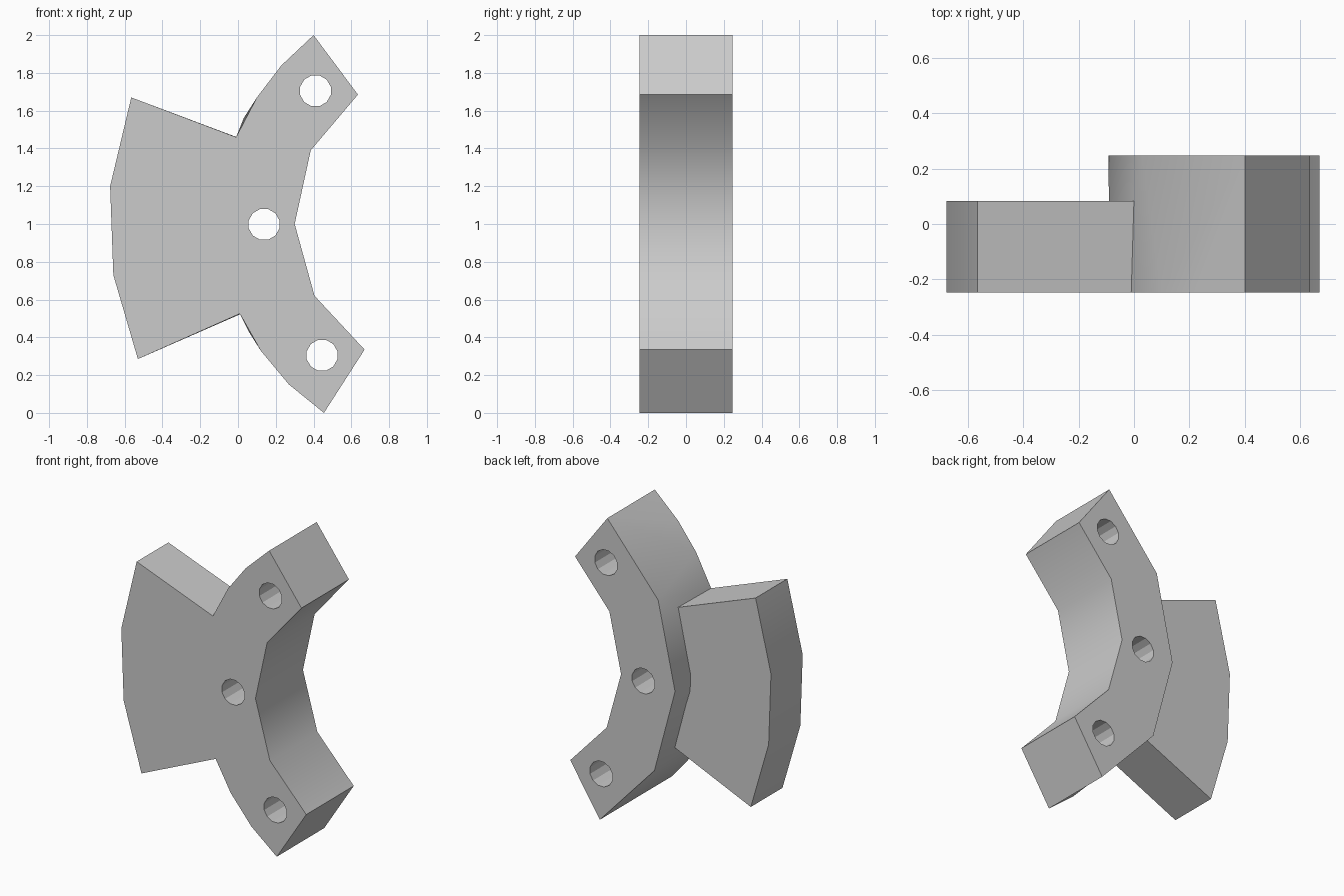
import bpy, bmesh, math

old = bpy.data.objects.get("Cube")
if old:
    bpy.data.objects.remove(old, do_unlink=True)

FRONT, BACK, TAB_BACK = -0.247, 0.247, 0.083
HOLE_RADIUS, HOLE_SIDES = 0.084, 12

grey = bpy.data.materials.new("plain_grey")
grey.use_nodes = True
grey.diffuse_color = (0.6, 0.6, 0.6, 1)
grey.node_tree.nodes["Principled BSDF"].inputs["Base Color"].default_value = (0.6, 0.6, 0.6, 1)

# Profiles as (x, z), running from top to bottom
outer_front = [(0.40, 2.0), (0.23, 1.84), (0.10, 1.67), (-0.01, 1.46), (-0.085, 1.155),
               (-0.08, 0.815), (0.01, 0.525), (0.12, 0.33), (0.27, 0.15), (0.455, 0.0)]
outer_back = [(0.40, 2.0), (0.03, 1.56), (-0.093, 0.99), (0.057, 0.43), (0.455, 0.0)]
inner = [(0.635, 1.685), (0.385, 1.39), (0.30, 1.0), (0.405, 0.62), (0.67, 0.335)]
tab_outer = [(-0.565, 1.67), (-0.677, 1.20), (-0.66, 0.73), (-0.53, 0.285)]
hole_centres = [(0.41, 1.705), (0.138, 0.998), (0.445, 0.305)]


def add_points(bm, profile, y):
    return [bm.verts.new((x, y, z)) for x, z in profile]


def loop_edges(bm, verts):
    edges = []
    for a, b in zip(verts, verts[1:] + verts[:1]):
        edges.append(bm.edges.get((a, b)) or bm.edges.new((a, b)))
    return edges


def bridge(bm, a, b, closed=False):
    """Join two rows of equal length with quads."""
    n = len(a)
    for i in range(n if closed else n - 1):
        j = (i + 1) % n
        bm.faces.new((a[i], a[j], b[j], b[i]))


def stitch(bm, a, b):
    """Join two rows of different length with triangles, matched by height."""
    i = j = 0
    while i < len(a) - 1 or j < len(b) - 1:
        if j == len(b) - 1 or (i < len(a) - 1 and a[i + 1].co.z >= b[j + 1].co.z):
            bm.faces.new((a[i], a[i + 1], b[j]))
            i += 1
        else:
            bm.faces.new((a[i], b[j + 1], b[j]))
            j += 1


def finish(bm, name):
    bmesh.ops.recalc_face_normals(bm, faces=bm.faces)
    mesh = bpy.data.meshes.new(name)
    bm.to_mesh(mesh)
    bm.free()
    mesh.materials.append(grey)
    obj = bpy.data.objects.new(name, mesh)
    bpy.context.collection.objects.link(obj)
    bpy.ops.object.select_all(action='DESELECT')
    obj.select_set(True)
    bpy.context.view_layer.objects.active = obj
    bpy.ops.object.shade_smooth_by_angle(angle=math.radians(29))


# Curved bracket: finer outer arc in front, coarser one behind
bm = bmesh.new()
of, ob = add_points(bm, outer_front, FRONT), add_points(bm, outer_back, BACK)
inf, inb = add_points(bm, inner, FRONT), add_points(bm, inner, BACK)
stitch(bm, of, ob)
bridge(bm, inf, inb)
for end in (0, -1):
    bm.faces.new((of[end], ob[end], inb[end], inf[end]))
front_edges = loop_edges(bm, of + inf[::-1])
back_edges = loop_edges(bm, ob + inb[::-1])

# Bolt holes through the bracket
for cx, cz in hole_centres:
    circle = []
    for k in range(HOLE_SIDES):
        t = 2 * math.pi * (k + 0.5) / HOLE_SIDES
        circle.append((cx + HOLE_RADIUS * math.cos(t), cz + HOLE_RADIUS * math.sin(t)))
    hf, hb = add_points(bm, circle, FRONT), add_points(bm, circle, BACK)
    bridge(bm, hf, hb, closed=True)
    front_edges += loop_edges(bm, hf)
    back_edges += loop_edges(bm, hb)

# Flat front and back faces around the holes
for edges, y in ((front_edges, -1), (back_edges, 1)):
    bmesh.ops.triangle_fill(bm, use_beauty=True, use_dissolve=False,
                            edges=edges, normal=(0, y, 0))
finish(bm, "curved_bracket")

# Side tab, thinner than the bracket, its inner back edge sunk into it
bm = bmesh.new()
root = outer_front[3:7]
sunk = [(x + 0.04, z + (1 - z) * 0.03) for x, z in root]
tf = add_points(bm, tab_outer + root[::-1], FRONT)
tb = add_points(bm, tab_outer + sunk[::-1], TAB_BACK)
bridge(bm, tf, tb, closed=True)
bm.faces.new(tf)
bm.faces.new(tb[::-1])
finish(bm, "side_tab")
